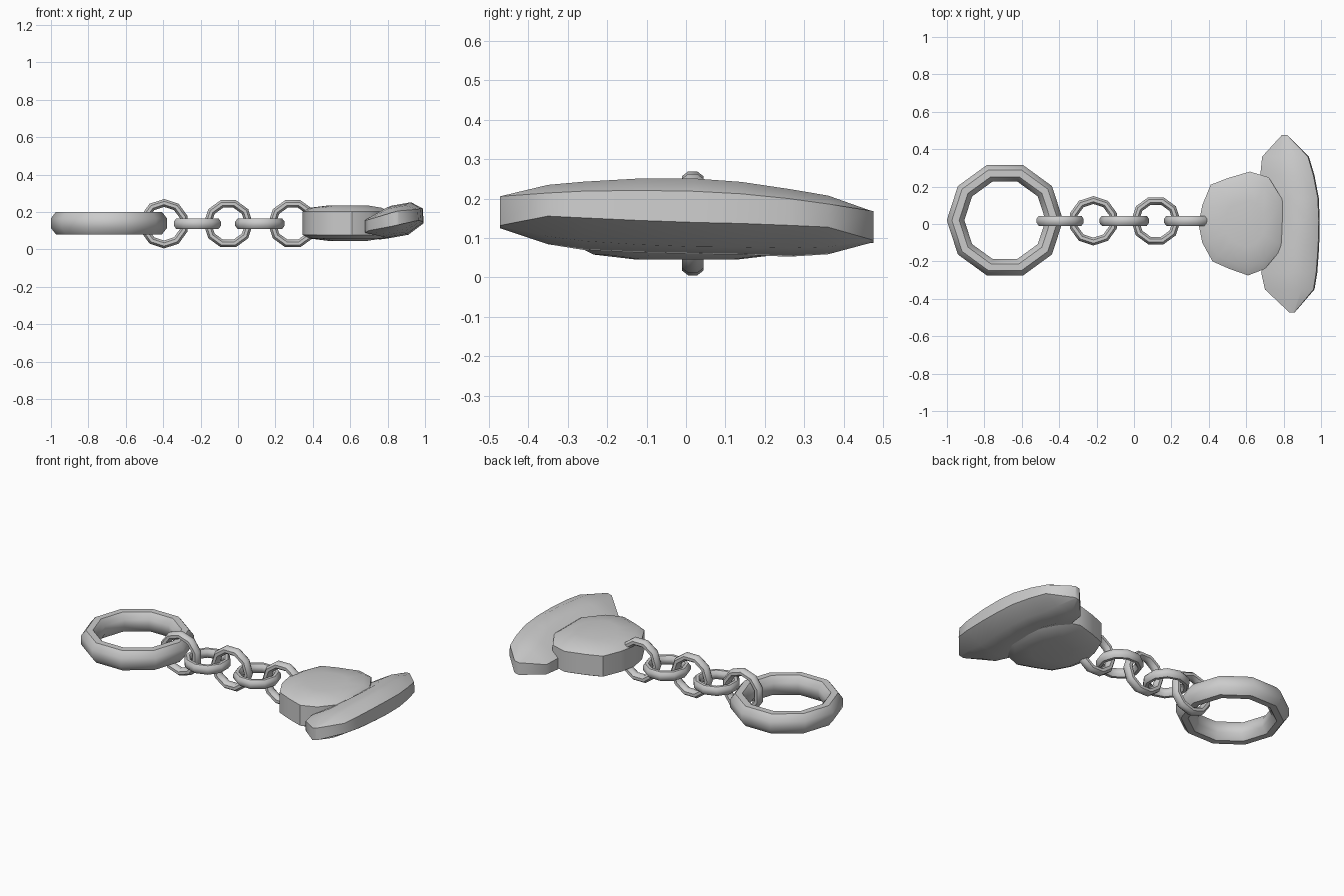
import bpy, bmesh, math
from mathutils import Vector, Matrix

if "Cube" in bpy.data.objects:
    bpy.data.objects.remove(bpy.data.objects["Cube"])


def loft(name, rings, closed=False, angle=50):
    """Skin a list of equal-length point rings; cap the ends unless closed."""
    bm = bmesh.new()
    vs = [[bm.verts.new(p) for p in r] for r in rings]
    n = len(vs[0])
    pairs = list(zip(vs, vs[1:])) + ([(vs[-1], vs[0])] if closed else [])
    for a, b in pairs:
        for i in range(n):
            j = (i + 1) % n
            bm.faces.new((a[i], a[j], b[j], b[i]))
    if not closed:
        bm.faces.new(vs[0])
        bm.faces.new(vs[-1])
    bmesh.ops.recalc_face_normals(bm, faces=bm.faces)
    me = bpy.data.meshes.new(name)
    bm.to_mesh(me)
    bm.free()
    ob = bpy.data.objects.new(name, me)
    bpy.context.collection.objects.link(ob)
    bpy.ops.object.select_all(action='DESELECT')
    ob.select_set(True)
    bpy.context.view_layer.objects.active = ob
    bpy.ops.object.shade_smooth_by_angle(angle=math.radians(angle))
    return ob


def ring(name, centre, major, radial, axial, spin=0, upright=False, sides=10):
    """Ten-sided ring with an octagonal, slightly tall section."""
    rot = Matrix.Rotation(math.pi / 2, 3, 'X') if upright else Matrix.Identity(3)
    k = 1 / math.cos(math.pi / 8)
    rings = []
    for i in range(sides):
        a = 2 * math.pi * i / sides + math.radians(spin)
        sec = []
        for j in range(8):
            t = 2 * math.pi * (j + 0.5) / 8
            r = major + radial * k * math.cos(t)
            p = Vector((r * math.cos(a), r * math.sin(a), axial * k * math.sin(t)))
            sec.append(rot @ p + Vector(centre))
        rings.append(sec)
    return loft(name, rings, closed=True)


# Large holding ring
ring("key_ring", (-0.69, 0.02, 0.14), 0.264, 0.047, 0.06)

# Chain links, alternately upright and flat
for i, (x, spin) in enumerate([(-0.395, 18), (-0.217, 18), (-0.052, 0), (0.117, 0), (0.293, 0)]):
    up = i % 2 == 0
    ring(f"chain_link_{i + 1}", (x, 0.017, 0.137), 0.111, 0.021, 0.027, spin, up)

# Rounded slab joining the chain to the head
outline = [(0.345, 0.0), (0.365, 0.10), (0.41, 0.21), (0.50, 0.245), (0.62, 0.28),
           (0.72, 0.25), (0.80, 0.12), (0.80, -0.12), (0.70, -0.24), (0.61, -0.275),
           (0.51, -0.24), (0.42, -0.20), (0.365, -0.10)]
cx, zc = 0.6, 0.14
rings = [[(cx + (x - cx) * s, y * s, zc + h) for x, y in outline]
         for s, h in [(0.45, -0.095), (0.85, -0.082), (1, -0.062),
                      (1, 0.062), (0.85, 0.082), (0.45, 0.095)]]
loft("shank", rings, angle=40)

# Tapered crosswise head, tilted up towards its outer face
stations = [(-0.472, 0.83, 0.86, 0.037), (-0.35, 0.70, 0.965, 0.065),
            (-0.26, 0.68, 0.98, 0.075), (-0.12, 0.715, 0.99, 0.084),
            (0.02, 0.735, 0.993, 0.087), (0.14, 0.725, 0.988, 0.083),
            (0.26, 0.675, 0.965, 0.075), (0.36, 0.685, 0.935, 0.065),
            (0.475, 0.79, 0.82, 0.037)]
section = [(0, -0.45), (0.28, -0.95), (0.68, -1), (1, -0.5),
           (0.98, 0.42), (0.74, 0.95), (0.38, 1), (0, 0.45)]
rings = []
for y, a, b, h in stations:
    sec = []
    for u, w in section:
        x = a + (b - a) * u
        if abs(y) > 0.45:
            w = 1 if w > 0 else -1
        sec.append((x, y, 0.15 + 0.22 * (x - 0.84) - 0.03 * y + h * w))
    rings.append(sec)
loft("cross_head", rings, angle=50)
